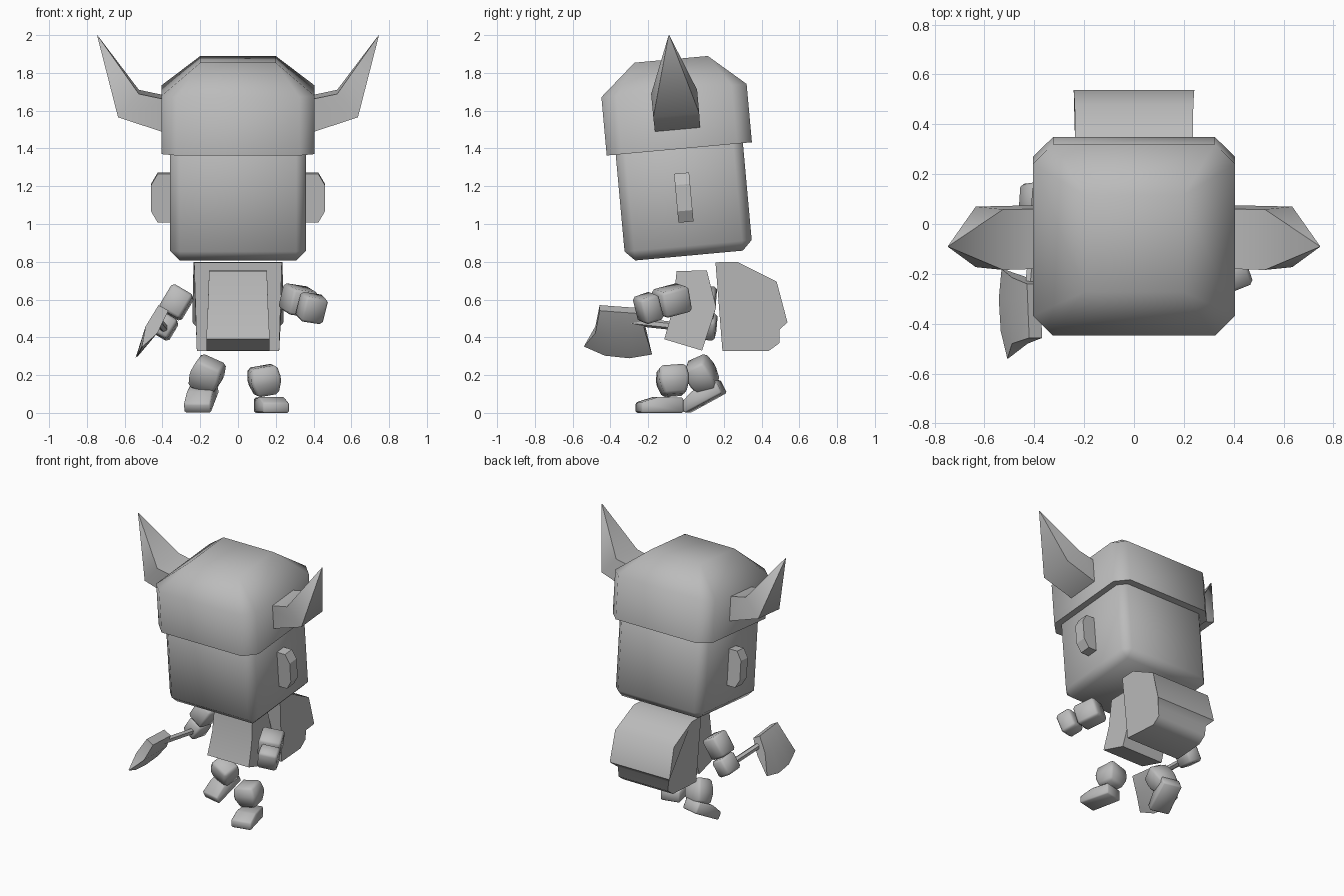
import bpy, bmesh, math
from mathutils import Matrix, Vector, Euler

cube = bpy.data.objects.get("Cube")
if cube:
    bpy.data.objects.remove(cube, do_unlink=True)

grey = bpy.data.materials.new("plain grey")
grey.use_nodes = True
grey.diffuse_color = (0.5, 0.5, 0.5, 1)
grey.node_tree.nodes["Principled BSDF"].inputs["Base Color"].default_value = (0.5, 0.5, 0.5, 1)


def finish(name, bm, matrix=Matrix(), bevel=0, angle=55):
    """Turn a bmesh into a shaded object."""
    if bevel:
        bmesh.ops.bevel(bm, geom=bm.edges[:], offset=bevel, segments=1,
                        affect='EDGES', clamp_overlap=True)
    bmesh.ops.remove_doubles(bm, verts=bm.verts[:], dist=0.0005)
    bmesh.ops.recalc_face_normals(bm, faces=bm.faces[:])
    mesh = bpy.data.meshes.new(name)
    bm.to_mesh(mesh)
    bm.free()
    mesh.materials.append(grey)
    obj = bpy.data.objects.new(name, mesh)
    bpy.context.collection.objects.link(obj)
    obj.matrix_world = matrix
    bpy.ops.object.select_all(action='DESELECT')
    obj.select_set(True)
    bpy.context.view_layer.objects.active = obj
    bpy.ops.object.shade_smooth_by_angle(angle=math.radians(angle))
    return obj


def loft(rings, cap=True):
    """Skin equal-length closed rings of points."""
    bm = bmesh.new()
    rows = [[bm.verts.new(p) for p in ring] for ring in rings]
    n = len(rows[0])
    for a, b in zip(rows, rows[1:]):
        for i in range(n):
            j = (i + 1) % n
            bm.faces.new((a[i], a[j], b[j], b[i]))
    if cap:
        bm.faces.new(rows[0])
        bm.faces.new(rows[-1])
    return bm


def rect(hx, hy, z):
    return [(-hx, -hy, z), (hx, -hy, z), (hx, hy, z), (-hx, hy, z)]


def place(loc, rot=(0, 0, 0)):
    return Matrix.Translation(loc) @ Euler([math.radians(a) for a in rot]).to_matrix().to_4x4()


def block(name, loc, size, rot=(0, 0, 0), bottom=1.0, top=1.0, bevel=0.015):
    """Soft box whose ends can taper around a full-width middle."""
    x, y, z = (s / 2 for s in size)
    rings = [rect(x * bottom, y * bottom, -z), rect(x, y, 0), rect(x * top, y * top, z)]
    if bottom == top == 1:
        rings.pop(1)
    return finish(name, loft(rings), place(loc, rot), bevel, 65)


def extrude_x(name, profile, matrix=Matrix(), bevel=0, angle=55):
    """Solid from (y, z, half width) points."""
    sides = [[(s * w, y, z) for y, z, w in profile] for s in (-1, 1)]
    return finish(name, loft(sides), matrix, bevel, angle)


# Head assembly shares one tilted frame
tilt = place((0, 0.016, 0.833), (5.2, 0, 0))
bm = loft([rect(0.36, 0.338, 0), rect(0.36, 0.338, 0.7)])
finish("head", bm, tilt, 0.052, 50)


def octagon(hx, hy, cut, z):
    pts = []
    for sx, sy, flip in ((-1, -1, 0), (1, -1, 1), (1, 1, 0), (-1, 1, 1)):
        pair = [(sx * hx, sy * (hy - cut), z), (sx * (hx - cut), sy * hy, z)]
        pts += pair[::-1] if flip else pair
    return pts


# Helmet: upright octagon wall, sloped crown, flat top
bm = loft([octagon(0.405, 0.386, 0.08, 0.567), octagon(0.405, 0.386, 0.08, 0.877),
           octagon(0.2, 0.195, 0, 1.043)])
finish("helmet", bm, tilt, 0, 60)

for side, word in ((1, "left"), (-1, "right")):
    # Horn: square root, bent middle, sharp tip
    rings = []
    for (x0, z0), (x1, z1), d in (((0.36, 0.655), (0.36, 0.835), 0.12),
                                  ((0.635, 0.746), (0.525, 0.87), 0.122),
                                  ((0.746, 1.17), (0.744, 1.171), 0.002)):
        rings.append([(side * x0, -d, z0), (side * x0, d, z0),
                      (side * x1, d, z1), (side * x1, -d, z1)])
    finish(word + "_horn", loft(rings), tilt, 0, 75)

    # Ear: thin plate with clipped outer corners
    outline = [(0.34, -0.13), (0.425, -0.13), (0.46, -0.07),
               (0.46, 0.07), (0.425, 0.13), (0.34, 0.13)]
    bm = loft([[(side * x, y, 0.308 + z) for x, z in outline] for y in (-0.04, 0.04)])
    finish(word + "_ear", bm, tilt, 0, 25)

# Torso
extrude_x("torso", [(-0.05, 0.75, 0.153), (0.11, 0.755, 0.153), (0.16, 0.56, 0.16),
                    (0.085, 0.33, 0.168), (-0.115, 0.39, 0.168), (-0.07, 0.55, 0.16)])

# Backpack: flared lid over a narrower pouch
extrude_x("backpack", [(0.156, 0.797, 0.232), (0.27, 0.80, 0.235), (0.48, 0.695, 0.238),
                       (0.537, 0.48, 0.242), (0.495, 0.44, 0.205), (0.495, 0.37, 0.2),
                       (0.437, 0.327, 0.2), (0.193, 0.327, 0.218)], angle=60)

# Arms
block("left_forearm", (0.32, -0.075, 0.595), (0.15, 0.16, 0.14), (14, 8, 25))
block("left_hand", (0.39, -0.20, 0.555), (0.13, 0.11, 0.14), (18, 8, 22))
block("right_forearm", (-0.325, 0.085, 0.585), (0.13, 0.14, 0.15), (-8, 30, -8))
block("right_hand", (-0.39, 0.09, 0.46), (0.11, 0.14, 0.12), (-8, 30, -8))

# Axe handle
start, end = Vector((-0.385, 0.12, 0.44)), Vector((-0.425, -0.34, 0.49))
bm = bmesh.new()
bmesh.ops.create_cone(bm, cap_ends=True, segments=6, radius1=0.022, radius2=0.022,
                      depth=(end - start).length)
turn = (end - start).to_track_quat('Z', 'Y').to_matrix().to_4x4()
finish("axe_handle", bm, Matrix.Translation((start + end) / 2) @ turn)


# Axe head: thick at the socket, sharp curved edge below
def blade_row(points, half):
    normal = Vector((0.87, 0, -0.49)) * half
    mid = [Vector((-0.395 + (z - 0.555) * 0.55, y, z)) for y, z in points]
    return [p + normal for p in mid] + [p - normal for p in reversed(mid)]


bm = loft([blade_row([(-0.457, 0.556), (-0.38, 0.55), (-0.31, 0.545), (-0.24, 0.54)], 0.03),
           blade_row([(-0.48, 0.44), (-0.39, 0.44), (-0.30, 0.44), (-0.215, 0.44)], 0.036),
           blade_row([(-0.54, 0.352), (-0.43, 0.304), (-0.30, 0.29), (-0.18, 0.31)], 0.002)])
finish("axe_head", bm, angle=60)

# Legs
block("left_leg", (0.14, -0.07, 0.17), (0.165, 0.165, 0.155), (4, -10, 8), 0.7, 0.85)
block("right_leg", (-0.165, 0.085, 0.2), (0.165, 0.14, 0.17), (25, 24, -8), 0.8, 0.85)

# Feet
foot = [(-0.115, 0, 0.072), (0.115, 0, 0.068), (0.115, 0.08, 0.068),
        (-0.02, 0.085, 0.07), (-0.115, 0.055, 0.072)]
extrude_x("left_foot", foot, place((0.175, -0.14, 0), (0, 0, 13)), 0.008)
extrude_x("right_foot", foot, place((-0.19, 0.105, 0.052), (28, 0, -13)), 0.008)
